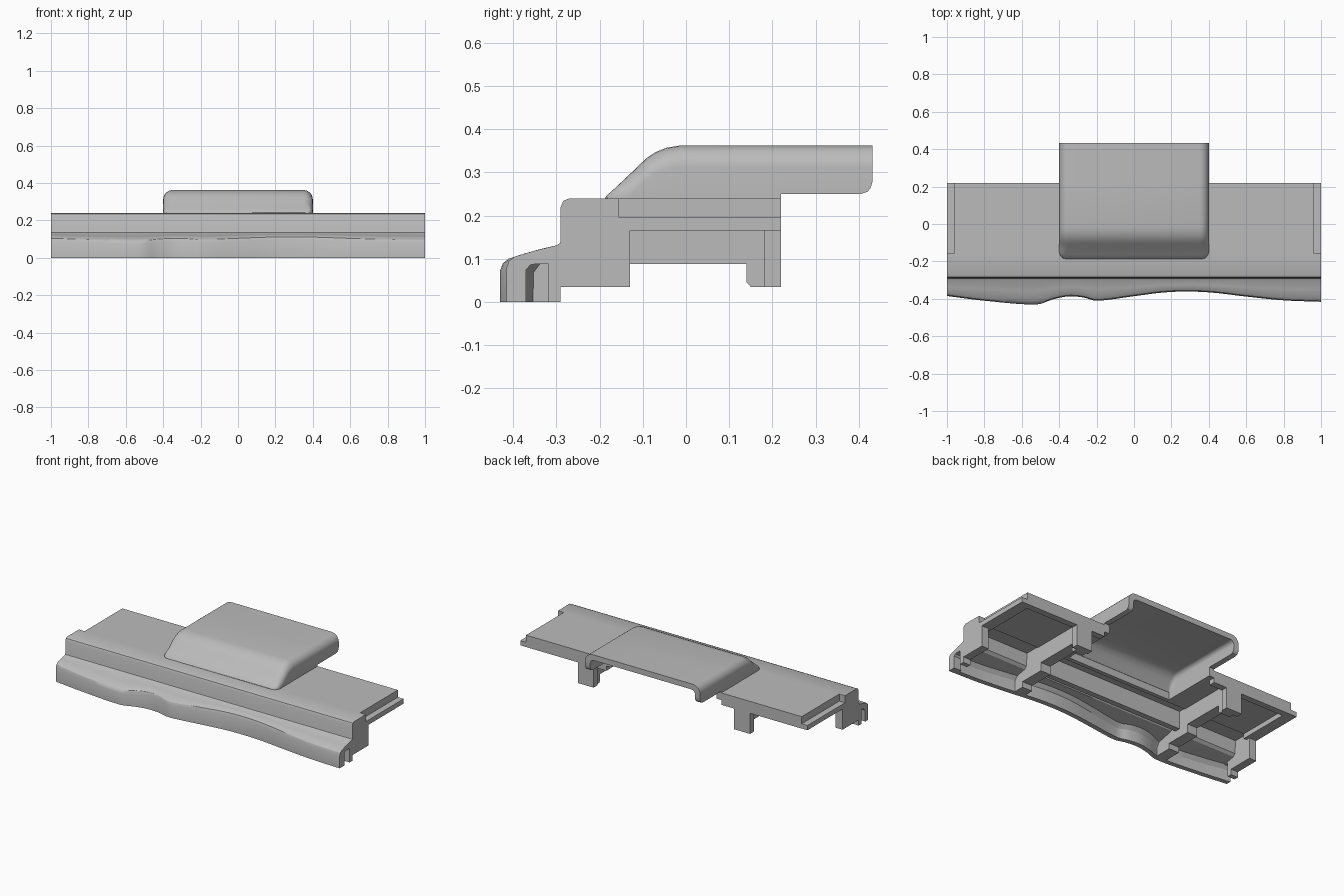
import bpy, bmesh, math

cube = bpy.data.objects.get("Cube")
if cube:
    bpy.data.objects.remove(cube, do_unlink=True)

grey = bpy.data.materials.new("plain grey")
grey.use_nodes = True
grey.diffuse_color = (0.5, 0.5, 0.5, 1)
grey.node_tree.nodes["Principled BSDF"].inputs["Base Color"].default_value = (0.5, 0.5, 0.5, 1)


def finish(name, bm):
    bmesh.ops.recalc_face_normals(bm, faces=bm.faces)
    mesh = bpy.data.meshes.new(name)
    bm.to_mesh(mesh)
    bm.free()
    mesh.materials.append(grey)
    obj = bpy.data.objects.new(name, mesh)
    bpy.context.collection.objects.link(obj)
    bpy.ops.object.select_all(action="DESELECT")
    obj.select_set(True)
    bpy.context.view_layer.objects.active = obj
    bpy.ops.object.shade_smooth_by_angle(angle=math.radians(32))
    return obj


def loft(name, sections):
    """Join closed sections with equal point counts, and cap both ends."""
    bm = bmesh.new()
    rings = [[bm.verts.new(p) for p in s] for s in sections]
    n = len(rings[0])
    for a, b in zip(rings, rings[1:]):
        for i in range(n):
            j = (i + 1) % n
            bm.faces.new((a[i], a[j], b[j], b[i]))
    bm.faces.new(rings[0])
    bm.faces.new(rings[-1])
    return finish(name, bm)


def box(name, x, y, z):
    return loft(name, [[(px, y[0], z[0]), (px, y[1], z[0]),
                        (px, y[1], z[1]), (px, y[0], z[1])] for px in x])


# Wavy front edge, as points (x, y) joined by a smooth curve
WAVE = [(-1, -.385), (-.8, -.41), (-.52, -.43), (-.43, -.402), (-.35, -.387),
        (-.27, -.393), (-.2, -.41), (0, -.386), (.15, -.367), (.28, -.361),
        (.42, -.367), (.6, -.388), (.8, -.408), (1, -.416)]


def front_y(x):
    for i in range(len(WAVE) - 1):
        if x <= WAVE[i + 1][0]:
            break

    def slope(k):
        a, b = WAVE[max(k - 1, 0)], WAVE[min(k + 1, len(WAVE) - 1)]
        return (b[1] - a[1]) / (b[0] - a[0])
    (x0, y0), (x1, y1) = WAVE[i], WAVE[i + 1]
    h = x1 - x0
    t = (x - x0) / h
    return (y0 * (1 + 2 * t) * (1 - t) ** 2 + y1 * t * t * (3 - 2 * t)
            + h * slope(i) * t * (1 - t) ** 2 + h * slope(i + 1) * t * t * (t - 1))


def lip_z(y):
    d = -.29 - y
    return .133 - .2 * d - .6 * d * d


def outer(f, inset=0):
    """Outside of the front: lip face, lip slope, riser and top edge."""
    g = f + inset
    mid = (g - .29) / 2
    pts = [(g, lip_z(g) - .02), (g + .006, lip_z(g + .006) - .006), (g + .02, lip_z(g + .02)),
           (mid, lip_z(mid)), (-.3, lip_z(-.3)), (-.292, .136), (-.29, .143),
           (-.29, .22), (-.284, .234), (-.27, .24)]
    return [(g, 0)] + [(y + (inset if y >= -.292 else 0), z - inset) for y, z in pts]


# Front shell: hollow lip and riser swept along the width
shell = []
for i in range(101):
    x = -1 + i / 50
    f = front_y(x)
    inner = [(-.155, .24), (-.155, .2), (-.25, .2), (-.255, .12), (-.27, .105),
             (f + .05, lip_z(f + .05) - .03), (f + .032, lip_z(f) - .04), (f + .03, 0)]
    shell.append([(x, y, z) for y, z in outer(f) + inner])
loft("front_shell", shell)


def cross_plate(name, x0, x1, tail, inset):
    loft(name, [[(x, y, z) for y, z in outer(front_y(x), inset) + tail] for x in (x0, x1)])


# End walls with a notch below, and inner ribs with a rear leg
end_tail = [(-.155, .236), (-.155, .195), (-.13, .195), (-.13, .035), (-.29, .035), (-.29, 0),
            (-.318, 0), (-.318, .088), (-.358, .088), (-.37, .075), (-.37, 0)]
rib_tail = [(.215, .236), (.215, .035), (.15, .035), (.14, .046), (.14, .088),
            (-.13, .088), (-.13, .035), (-.29, .035), (-.29, 0)]
for side, s in (("left", 1), ("right", -1)):
    cross_plate(side + "_end_wall", s * .95, s, end_tail, .003)
    cross_plate(side + "_rib", s * .5, s * .57, rib_tail, .004)
    box(side + "_leg", (s * .49, s * .6), (.18, .22), (.035, .2))
    # Top panel with the lower end flange and the rear rim
    box(side + "_top_panel", (s * .365, s * .96), (-.156, .22), (.195, .24))
    box(side + "_end_flange", (s * .93, s), (-.155, .22), (.165, .195))
    box(side + "_rear_rim", (s * .4, s * .95), (.18, .22), (.165, .2))

# Strip and wall in front of the hood opening
box("opening_strip", (-.37, .37), (-.156, -.13), (.195, .24))
box("opening_wall", (-.5, .5), (-.235, -.2), (.088, .21))


def arch(half, bottom, top, radius):
    pts = [(half, bottom)]
    for k in range(7):
        a = math.pi / 2 * k / 6
        pts.append((half - radius + radius * math.cos(a), top - radius + radius * math.sin(a)))
    return pts + [(-x, z) for x, z in reversed(pts)]


# Hood: rounded arch swept back, open behind and below; (y, top, bottom, half width)
HOOD = [(-.187, .242, .235, .365), (-.182, .248, .235, .383), (-.165, .263, .235, .396),
        (-.15, .277, .235, .4), (-.13, .296, .235, .4), (-.105, .32, .235, .4),
        (-.09, .334, .235, .4), (-.07, .347, .235, .4), (-.045, .357, .235, .4),
        (-.015, .362, .235, .4), (.219, .362, .235, .4), (.22, .362, .25, .4),
        (.405, .362, .25, .4), (.42, .362, .255, .4), (.428, .362, .265, .4),
        (.432, .362, .28, .4)]
hood = []
for y, top, low, half in HOOD:
    r = min(.05, (top - low) * .8)
    roof = max(top - .035 - max(0, .02 * (-.07 - y) / .06), low + .002)
    ri = min(.025, (roof - low) * .8)
    ring = arch(half, low, top, r) + arch(half - .035, low, roof, ri)[::-1]
    hood.append([(x, y, z) for x, z in ring])
loft("hood", hood)
